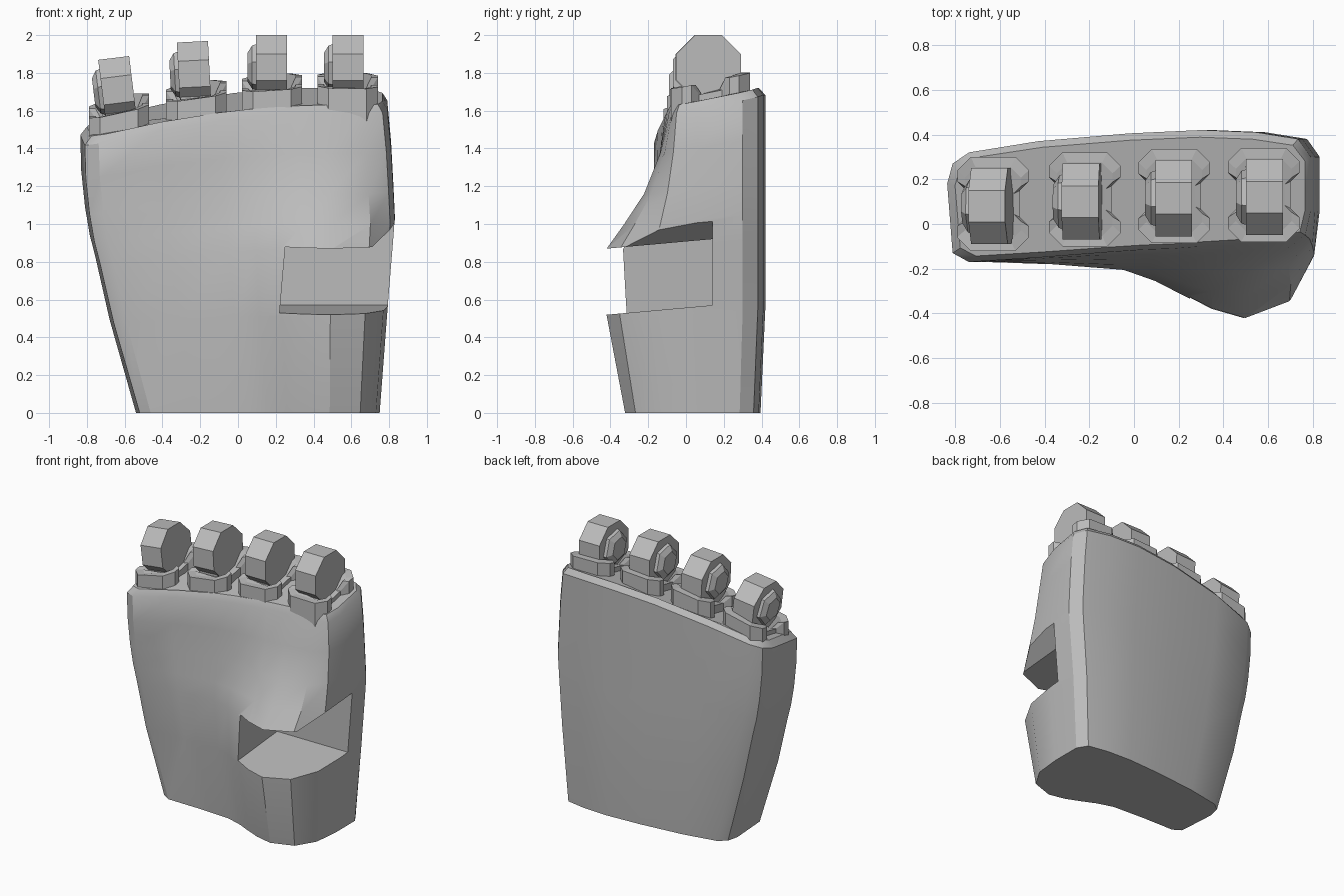
import bpy, bmesh, math
from mathutils import Matrix

cube = bpy.data.objects.get("Cube")
if cube:
    bpy.data.objects.remove(cube)

grey = bpy.data.materials.new("plain grey")
grey.use_nodes = True
COLOUR = (0.5, 0.5, 0.5, 1)
grey.diffuse_color = COLOUR
grey.node_tree.nodes["Principled BSDF"].inputs["Base Color"].default_value = COLOUR


def make(name, bm):
    bmesh.ops.recalc_face_normals(bm, faces=bm.faces)
    mesh = bpy.data.meshes.new(name)
    bm.to_mesh(mesh)
    bm.free()
    obj = bpy.data.objects.new(name, mesh)
    bpy.context.collection.objects.link(obj)
    mesh.materials.append(grey)
    return obj


def loft(rings):
    """Skin a stack of closed rings and cap both ends."""
    bm = bmesh.new()
    loops = [[bm.verts.new(p) for p in ring] for ring in rings]
    for a, b in zip(loops, loops[1:]):
        for i in range(len(a)):
            j = (i + 1) % len(a)
            bm.faces.new((a[i], a[j], b[j], b[i]))
    bm.faces.new(loops[0][::-1])
    bm.faces.new(loops[-1])
    return bm


def top_z(x, y):
    return 1.645 - 0.097 * (x - 0.5) ** 2 + 0.2 * y


# Palm outline: fraction of width, depth, extra depth of the thumb mound
OUTLINE = [(0, .18, 0), (.015, -.13, 0), (.06, -.17, 0), (.25, -.15, -.03),
           (.45, -.125, -.08), (.54, -.115, -.14), (.62, -.11, -.21),
           (.70, -.10, -.28), (.795, -.09, -.33), (.92, -.075, -.275),
           (.985, -.05, -.12), (1, .06, 0), (1, .3, 0), (.965, .38, 0),
           (.85, .41, 0), (.7, .42, 0), (.5, .405, 0), (.25, .37, 0),
           (.06, .32, 0), (.015, .27, 0)]
# Palm levels: height fraction, right edge, left edge, mound, depth scale
LEVELS = [(0, -.54, .75, .75, .92), (.32, -.68, .79, 1, 1), (.54, -.755, .82, 1, 1),
          (.62, -.785, .83, .72, 1), (.72, -.81, .822, .4, 1), (.85, -.83, .81, .14, 1),
          (.975, -.835, .79, 0, 1), (1, -.80, .765, 0, .9)]
rings = []
for t, x0, x1, mound, depth in LEVELS:
    ring = []
    for s, y, extra in OUTLINE:
        x = x0 + s * (x1 - x0)
        y = .1 + (y - .1) * depth + extra * mound
        ring.append((x, y, t * top_z(x, max(y, -.17))))
    rings.append(ring)
palm = make("palm", loft(rings))

# Thumb socket cut out of the mound
SOCKET = [(.22, .57), (.95, .57), (.95, 1.11), (.71, .92), (.25, .92)]
cutter = make("socket_cutter", loft(
    [[(x, y, z + .09 * (y - .14)) for x, z in SOCKET] for y in (-.7, .14)]))
cutter.hide_render = True
cut = palm.modifiers.new("socket", 'BOOLEAN')
cut.operation = 'DIFFERENCE'
cut.solver = 'EXACT'
cut.object = cutter
bpy.context.view_layer.objects.active = palm
palm.select_set(True)
bpy.ops.object.modifier_apply(modifier=cut.name)
bpy.data.objects.remove(cutter)
bpy.ops.object.shade_smooth_by_angle(angle=math.radians(30))


def disc(sides, rings, turn):
    """Faceted disc along x from (x, radius) pairs."""
    step = 2 * math.pi / sides
    return loft([[(x, r * math.cos(step * (i + .5) + turn), r * math.sin(step * (i + .5) + turn))
                  for i in range(sides)] for x, r in rings])


# Collar quarter: x, y, height; the sides dip and narrow at the waist
QUARTER = [(.12, .06, .03), (.16, .10, .09), (.16, .15, .09), (.10, .21, .09)]


def collar_ring(x, y, scale, lift):
    pts = [(a, b, h) for a, b, h in QUARTER]
    pts += [(-a, b, h) for a, b, h in QUARTER[::-1]]
    pts += [(-a, -b, h) for a, b, h in QUARTER]
    pts += [(a, -b, h) for a, b, h in QUARTER[::-1]]
    return [(x + a * scale, y + b * scale, top_z(x + a, y + b) + (h if lift else -.08))
            for a, b, h in pts]


# Four knuckles: collar x, collar y, wheel x, wheel top, lean in degrees
KNUCKLES = [("first", -.63, .09, -.64, 1.88, -7), ("second", -.22, .11, -.235, 1.965, -3),
            ("third", .18, .125, .175, 2, 0), ("fourth", .58, .13, .58, 2, 0)]
for name, cx, cy, wx, top, lean in KNUCKLES:
    bm = loft([collar_ring(cx, cy, 1, False), collar_ring(cx, cy, 1, True),
               collar_ring(cx, cy, .78, True)])
    make(name + "_collar", bm)
    place = Matrix.Translation((wx, cy - .01, top - .17)) @ Matrix.Rotation(math.radians(lean), 4, 'Y')
    wheel = make(name + "_knuckle", disc(8, [(-.08, .184), (.085, .184)], 0))
    hub = make(name + "_hub", disc(6, [(-.07, .13), (-.10, .12), (-.125, .08)], .3))
    stem = bmesh.new()
    bmesh.ops.create_cube(stem, size=1, matrix=Matrix.Translation((0, 0, -.17)) @ Matrix.Diagonal((.15, .24, .2, 1)))
    stem = make(name + "_stem", stem)
    for part in (wheel, hub, stem):
        part.matrix_world = place
